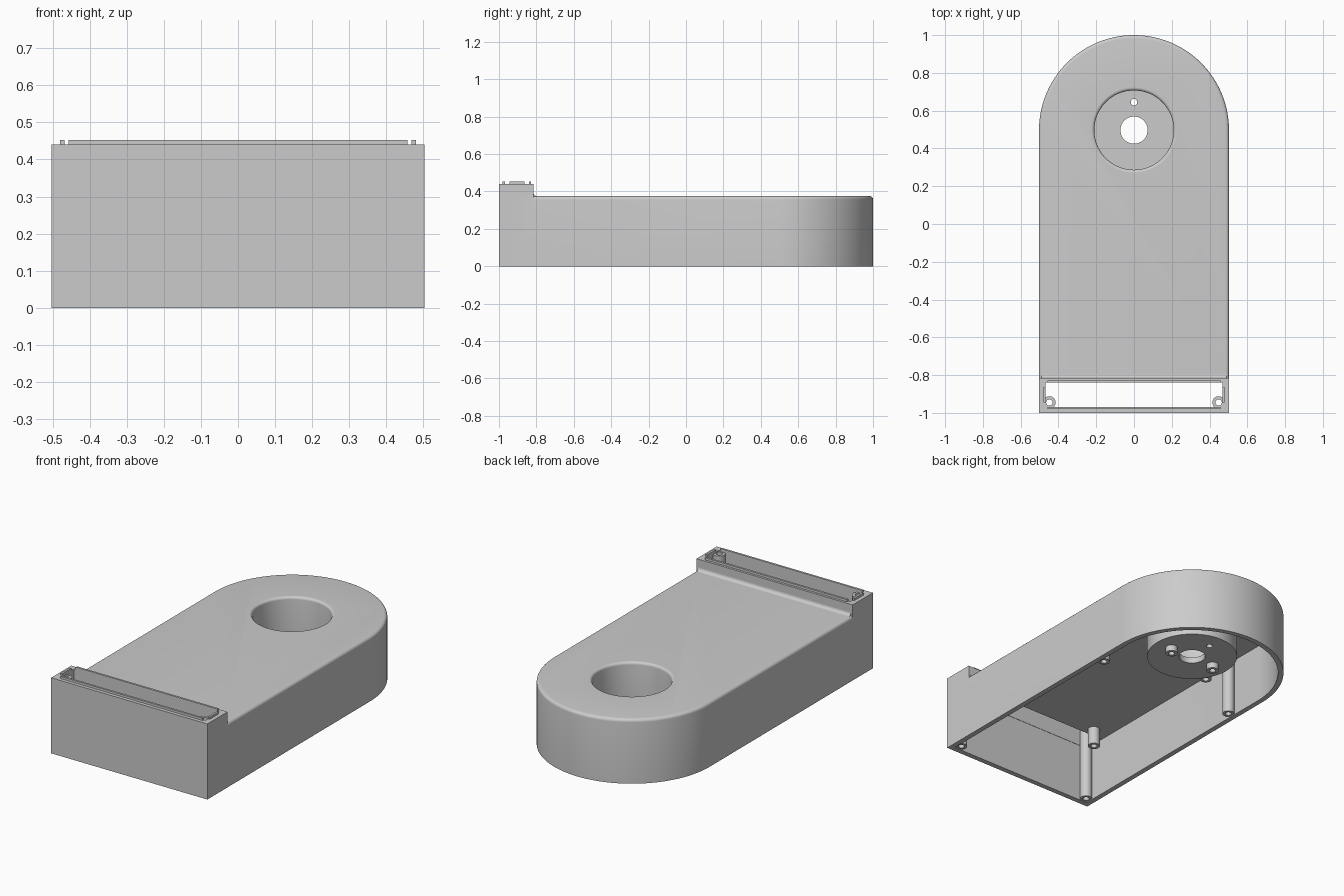
import bpy, bmesh, math
from mathutils import Matrix, Vector

cube = bpy.data.objects.get("Cube")
if cube:
    bpy.data.objects.remove(cube, do_unlink=True)

grey = bpy.data.materials.new("plain grey")
grey.use_nodes = True
COLOUR = (0.6, 0.6, 0.6, 1)
grey.diffuse_color = COLOUR
grey.node_tree.nodes["Principled BSDF"].inputs["Base Color"].default_value = COLOUR

W, FRONT, ARC_Y = 0.503, -1.0, 0.497      # half width, front face, arc centre
TOP, BLOCK_TOP, CEIL, WALL = 0.375, 0.44, 0.345, 0.03
BLOCK_BACK = -0.815


def finish(bm, name):
    bmesh.ops.recalc_face_normals(bm, faces=bm.faces)
    mesh = bpy.data.meshes.new(name)
    bm.to_mesh(mesh)
    bm.free()
    obj = bpy.data.objects.new(name, mesh)
    bpy.context.collection.objects.link(obj)
    mesh.materials.append(grey)
    return obj


def smooth(obj):
    bpy.ops.object.select_all(action="DESELECT")
    obj.select_set(True)
    bpy.context.view_layer.objects.active = obj
    bpy.ops.object.shade_smooth_by_angle(angle=math.radians(32))


def extrude(name, points, z0, z1, fillet=0):
    bm = bmesh.new()
    base = bm.faces.new([bm.verts.new((x, y, z0)) for x, y in points])
    ext = bmesh.ops.extrude_face_region(bm, geom=[base])["geom"]
    top = [v for v in ext if isinstance(v, bmesh.types.BMVert)]
    bmesh.ops.translate(bm, verts=top, vec=(0, 0, z1 - z0))
    if fillet:
        rim = [e for e in bm.edges if all(v.co.z > z1 - 1e-5 for v in e.verts)]
        bmesh.ops.bevel(bm, geom=rim, offset=fillet, segments=5, profile=0.5, affect="EDGES")
    return finish(bm, name)


def box(name, x0, x1, y0, y1, z0, z1):
    return extrude(name, [(x0, y0), (x1, y0), (x1, y1), (x0, y1)], z0, z1)


def rounded_end(half, front, steps=64):
    arc = [(half * math.cos(math.pi * i / steps), ARC_Y + half * math.sin(math.pi * i / steps))
           for i in range(steps + 1)]
    return [(-half, front), (half, front)] + arc


def lathe(name, profile, x, y, steps=32):
    bm = bmesh.new()
    verts = [bm.verts.new((r, 0, z)) for r, z in profile]
    edges = [bm.edges.new((verts[i - 1], verts[i])) for i in range(len(verts))]
    bmesh.ops.spin(bm, geom=verts + edges, axis=(0, 0, 1), cent=(0, 0, 0),
                   angle=math.tau, steps=steps, use_duplicate=False)
    bmesh.ops.remove_doubles(bm, verts=bm.verts, dist=1e-5)
    bm.transform(Matrix.Translation((x, y, 0)))
    return finish(bm, name)


def tube(name, x, y, z0, z1, outer=0.033, inner=0.017):
    obj = lathe(name, [(inner, z0), (outer, z0), (outer, z1), (inner, z1)], x, y)
    smooth(obj)
    return obj


def cylinder(name, r, x, y, z0, z1, steps=96):
    ring = [(x + r * math.cos(math.tau * i / steps), y + r * math.sin(math.tau * i / steps))
            for i in range(steps)]
    return extrude(name, ring, z0, z1)


def combine(target, tool, operation):
    mod = target.modifiers.new(operation.lower(), "BOOLEAN")
    mod.operation, mod.object, mod.solver = operation, tool, "EXACT"
    bpy.context.view_layer.objects.active = target
    bpy.ops.object.modifier_apply(modifier=mod.name)
    bpy.data.objects.remove(tool, do_unlink=True)


# Hollow housing with a raised front block
housing = extrude("housing", rounded_end(W, FRONT + 0.1), 0, TOP, fillet=0.018)
combine(housing, box("block", -W, W, FRONT, BLOCK_BACK, 0, BLOCK_TOP), "UNION")
combine(housing, extrude("cavity", rounded_end(W - WALL, FRONT + WALL), -0.1, CEIL), "DIFFERENCE")
slot = box("slot", -0.468, 0.468, -0.968, -0.84, 0.2, 0.6)
combine(housing, slot, "DIFFERENCE")
combine(housing, cylinder("recess", 0.225, 0, ARC_Y, 0.2, 0.6), "DIFFERENCE")
smooth(housing)

# Concave fillet where the top meets the raised block
R = 0.018
curve = [(BLOCK_BACK + R - R * math.sin(a), TOP + R - R * math.cos(a))
         for a in (math.pi / 2 * i / 6 for i in range(7))]
bm = bmesh.new()
face = bm.faces.new([bm.verts.new((-W + 0.012, y, z))
                     for y, z in curve + [(BLOCK_BACK - 0.004, TOP - 0.004)]])
ext = bmesh.ops.extrude_face_region(bm, geom=[face])["geom"]
bmesh.ops.translate(bm, verts=[v for v in ext if isinstance(v, bmesh.types.BMVert)],
                    vec=(2 * W - 0.024, 0, 0))
smooth(finish(bm, "block_fillet"))

# Round recessed cup with a softened mouth, centre hole and pin hole
F = 0.015
mouth = [(0.21 + F - F * math.cos(a), TOP - F + F * math.sin(a))
         for a in (math.pi / 2 * i / 5 for i in range(5, -1, -1))]
cup = lathe("recessed_cup", [(0.072, 0.105), (0.247, 0.105), (0.247, CEIL + 0.01),
                             (0.225, CEIL + 0.015)] + mouth + [(0.21, 0.14), (0.072, 0.14)],
            0, ARC_Y, 96)
combine(cup, cylinder("pin_hole", 0.017, 0, 0.645, 0, 0.3, 24), "DIFFERENCE")
smooth(cup)

# Screw posts, board standoffs and cup pegs, mirrored left and right
for side, s in (("left", 1), ("right", -1)):
    tube("front_post_" + side, s * 0.448, -0.945, 0.005, BLOCK_TOP - 0.005)
    tube("rear_post_" + side, s * 0.447, 0.275, 0.005, CEIL + 0.005)
    tube("front_standoff_" + side, s * 0.37, -0.785, 0.24, CEIL + 0.005)
    tube("rear_standoff_" + side, s * 0.37, 0.173, 0.24, CEIL + 0.005)
    tube("cup_peg_" + side, s * 0.147, ARC_Y, 0.07, 0.11)

# Thin locating lip around the slot, open at the corners
LIP = 0.453
for side, s in (("left", 1), ("right", -1)):
    xs = sorted((s * 0.468, s * 0.48))
    box("lip_end_" + side, xs[0], xs[1], -0.945, -0.863, BLOCK_TOP - 0.002, LIP)
box("lip_front", -0.457, 0.457, -0.98, -0.968, BLOCK_TOP - 0.002, LIP)
box("lip_back", -0.457, 0.457, -0.84, -0.828, BLOCK_TOP - 0.002, LIP)
